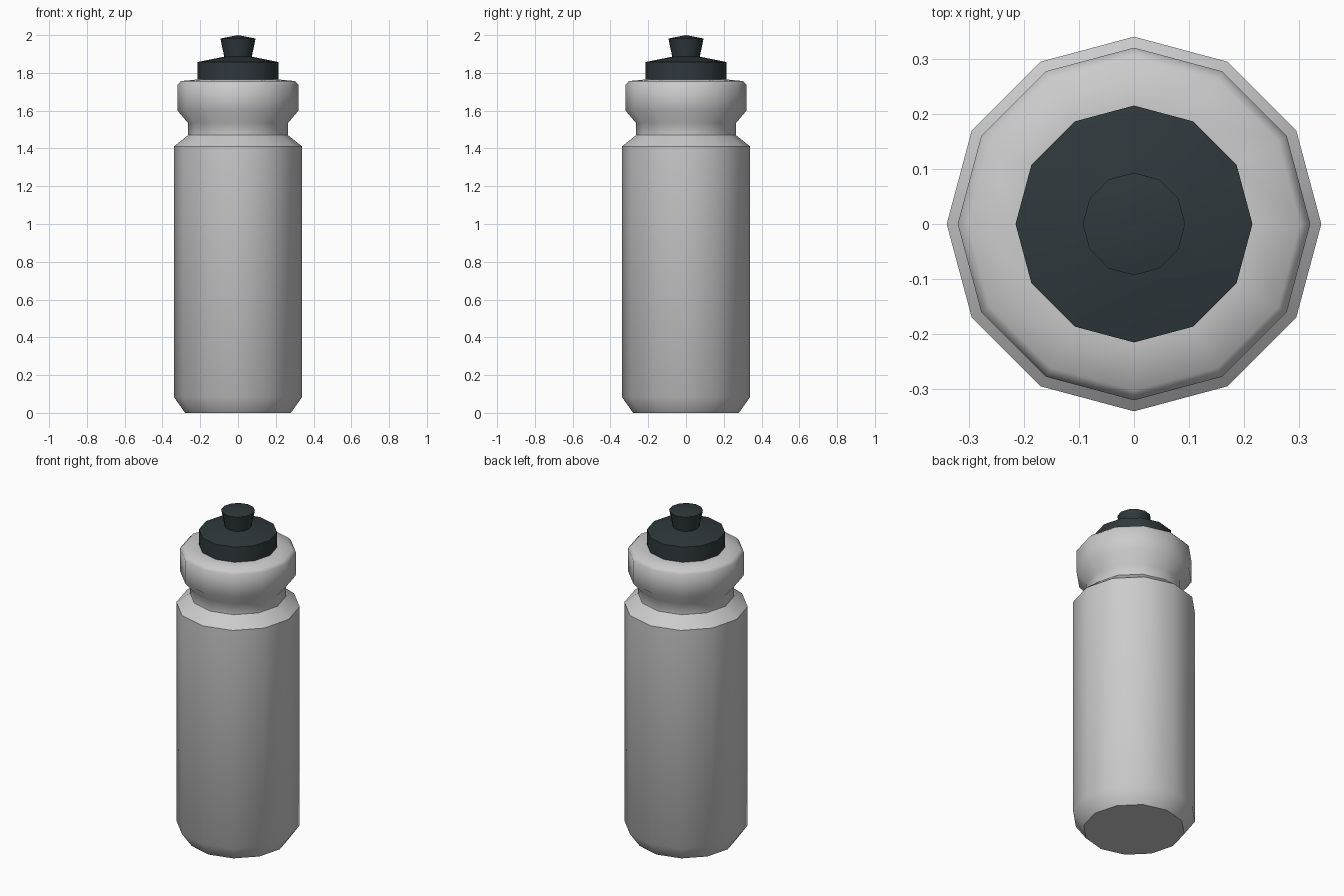
import bpy, bmesh, math

if "Cube" in bpy.data.objects:
    bpy.data.objects.remove(bpy.data.objects["Cube"])

SIDES = 12


def lathe(name, profile, mat=None, angle=45):
    """Revolve (radius, z) points about z; radius 0 makes a pole."""
    bm = bmesh.new()
    rings = []
    for r, z in profile:
        if r == 0:
            rings.append([bm.verts.new((0, 0, z))] * SIDES)
        else:
            rings.append([bm.verts.new((r * math.cos(2 * math.pi * i / SIDES),
                                        r * math.sin(2 * math.pi * i / SIDES), z))
                          for i in range(SIDES)])
    for a, b in zip(rings, rings[1:]):
        for i in range(SIDES):
            j = (i + 1) % SIDES
            bm.faces.new(list(dict.fromkeys((a[i], a[j], b[j], b[i]))))
    bmesh.ops.recalc_face_normals(bm, faces=bm.faces)
    mesh = bpy.data.meshes.new(name)
    bm.to_mesh(mesh)
    bm.free()
    obj = bpy.data.objects.new(name, mesh)
    bpy.context.collection.objects.link(obj)
    if mat:
        mesh.materials.append(mat)
    bpy.ops.object.select_all(action='DESELECT')
    obj.select_set(True)
    bpy.context.view_layer.objects.active = obj
    bpy.ops.object.shade_smooth_by_angle(angle=math.radians(angle))
    return obj


dark = bpy.data.materials.new("dark_plastic")
dark.diffuse_color = (0.028, 0.04, 0.046, 1)
dark.use_nodes = True
dark.node_tree.nodes["Principled BSDF"].inputs["Base Color"].default_value = dark.diffuse_color

# Bottle: chamfered base, straight wall, shoulder, grip groove, collar
lathe("bottle_body", [
    (0, 0), (0.28, 0), (0.34, 0.085), (0.34, 1.41), (0.265, 1.47),
    (0.265, 1.535), (0.32, 1.60), (0.32, 1.738), (0.302, 1.757), (0.215, 1.765), (0, 1.765)])

# Cap: short drum with a gently sloped top
lathe("cap", [(0, 1.76), (0.215, 1.76), (0.215, 1.857), (0.072, 1.886), (0, 1.886)], dark)

# Spout: flared pull valve with a slightly domed end
lathe("spout", [(0, 1.88), (0.072, 1.88), (0.093, 1.982), (0, 2.0)], dark)
